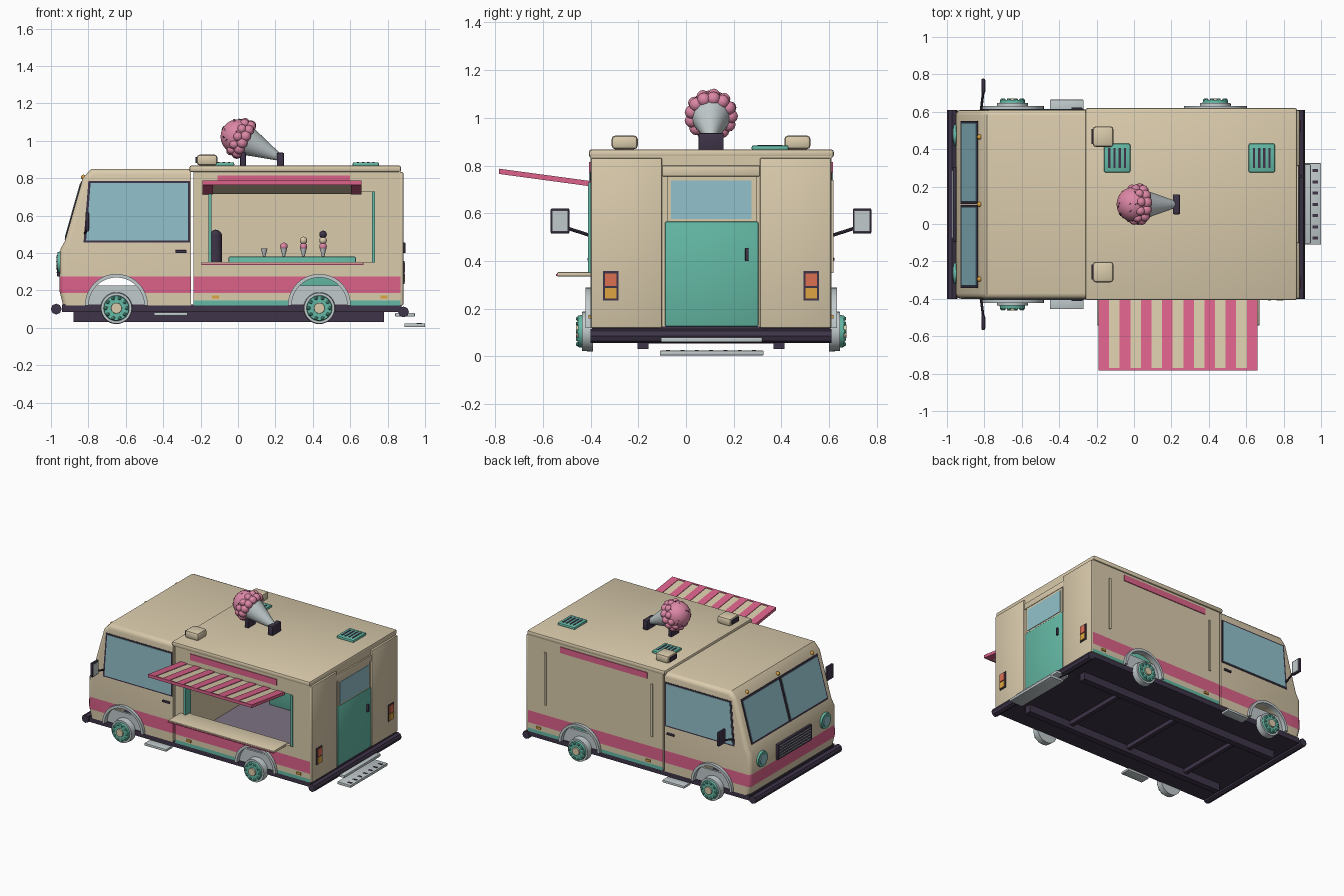
import bpy, bmesh, math, random
from mathutils import Vector, Matrix

if "Cube" in bpy.data.objects:
    bpy.data.objects.remove(bpy.data.objects["Cube"])
random.seed(4)
YC, HALF = 0.105, 0.505          # body centre line and half width
made = []


def material(name, r, g, b):
    m = bpy.data.materials.new(name)
    col = [(c / 255 / 12.92) if c < 11 else ((c / 255 + 0.055) / 1.055) ** 2.4 for c in (r, g, b)] + [1]
    m.use_nodes = True
    m.diffuse_color = col
    m.node_tree.nodes["Principled BSDF"].inputs["Base Color"].default_value = col
    return m


BEIGE = material("cream paint", 218, 203, 172)
PINK = material("raspberry paint", 220, 98, 138)
TEAL = material("mint paint", 100, 185, 165)
GLASS = material("blue glass", 146, 194, 204)
DARK = material("dark plum trim", 62, 52, 72)
GREY = material("light grey metal", 193, 202, 204)
ICE = material("pink ice cream", 220, 135, 165)
RED = material("tail light red", 220, 110, 82)
AMBER = material("amber lamp", 222, 165, 65)
FLOOR = material("mauve floor", 125, 115, 130)


def finish(name, bm, *mats):
    bmesh.ops.recalc_face_normals(bm, faces=bm.faces)
    me = bpy.data.meshes.new(name)
    bm.to_mesh(me)
    bm.free()
    for m in mats:
        me.materials.append(m)
    ob = bpy.data.objects.new(name, me)
    bpy.context.scene.collection.objects.link(ob)
    made.append(ob)
    return ob


def box(name, x, y, z, mat, bevel=0):
    """Box from (min, max) pairs; y is measured from the body centre line."""
    bm = bmesh.new()
    size = [b - a for a, b in (x, y, z)]
    mid = Vector((sum(x) / 2, sum(y) / 2 + YC, sum(z) / 2))
    bmesh.ops.create_cube(bm, size=1, matrix=Matrix.Translation(mid) @ Matrix.Diagonal((*size, 1)))
    if bevel:
        bmesh.ops.bevel(bm, geom=bm.edges[:], offset=bevel, segments=2, profile=0.5, affect='EDGES')
    return finish(name, bm, mat)


def prism_mesh(pts, a, b, axis="y"):
    """Extrude an xz profile along y, or a yz profile along x."""
    bm = bmesh.new()
    place = (lambda p, t: (p[0], t + YC, p[1])) if axis == "y" else (lambda p, t: (t, p[0] + YC, p[1]))
    face = bm.faces.new([bm.verts.new(place(p, a)) for p in pts])
    new = bmesh.ops.extrude_face_region(bm, geom=[face])["geom"]
    move = (0, b - a, 0) if axis == "y" else (b - a, 0, 0)
    bmesh.ops.translate(bm, vec=move, verts=[v for v in new if isinstance(v, bmesh.types.BMVert)])
    bmesh.ops.recalc_face_normals(bm, faces=bm.faces)
    return bm


def prism(name, pts, a, b, mat, axis="y"):
    return finish(name, prism_mesh(pts, a, b, axis), mat)


def rod(name, p, q, r1, r2, mat, sides=24):
    p, q = (Vector((v[0], v[1] + YC, v[2])) for v in (p, q))
    d = q - p
    bm = bmesh.new()
    mtx = Matrix.Translation((p + q) / 2) @ d.to_track_quat('Z', 'Y').to_matrix().to_4x4()
    bmesh.ops.create_cone(bm, cap_ends=True, segments=sides, radius1=r1, radius2=r2, depth=d.length, matrix=mtx)
    return finish(name, bm, mat)


def ball(name, c, r, mat, sub=3):
    bm = bmesh.new()
    bmesh.ops.create_icosphere(bm, subdivisions=sub, radius=r, matrix=Matrix.Translation((c[0], c[1] + YC, c[2])))
    return finish(name, bm, mat)


def cut(ob, cutter):
    mod = ob.modifiers.new("cut", 'BOOLEAN')
    mod.operation, mod.solver, mod.object = 'DIFFERENCE', 'EXACT', cutter
    bpy.context.view_layer.objects.active = ob
    bpy.ops.object.modifier_apply(modifier=mod.name)
    made.remove(cutter)
    bpy.data.objects.remove(cutter)


def slice_z(bm, heights):
    for h in heights:
        bmesh.ops.bisect_plane(bm, geom=bm.verts[:] + bm.edges[:] + bm.faces[:], plane_co=(0, 0, h), plane_no=(0, 0, 1))


WHEELS = (-0.65, 0.435)

# Cab shell with rounded front corners and a painted band
bm = prism_mesh([(-0.935, 0.12), (-0.955, 0.2), (-0.95, 0.42), (-0.925, 0.465), (-0.83, 0.8),
                 (-0.785, 0.85), (-0.252, 0.85), (-0.252, 0.12)], -HALF, HALF)
rim = [e for e in bm.edges if sum(abs(f.normal.y) > 0.9 for f in e.link_faces) == 1
       and sum(v.co.x for v in e.verts) / 2 < -0.3 and sum(v.co.z for v in e.verts) / 2 > 0.13]
bmesh.ops.bevel(bm, geom=rim, offset=0.03, segments=3, profile=0.5, affect='EDGES')
slice_z(bm, (0.185, 0.275))
for f in bm.faces:
    f.material_index = int(0.185 < f.calc_center_median().z < 0.275)
cab = finish("cab_body", bm, BEIGE, PINK)

# Rear box: hollow, with serving hatch and painted bands
bm = prism_mesh([(-0.238, 0.12), (0.87, 0.12), (0.87, 0.84), (-0.238, 0.84)], -HALF, HALF)
slice_z(bm, (0.145, 0.185, 0.275))
for f in bm.faces:
    z = f.calc_center_median().z
    if abs(f.normal.y) > 0.9:
        f.material_index = 1 if 0.185 < z < 0.275 else 2 if z < 0.145 else 0
van = finish("rear_box_body", bm, BEIGE, PINK, TEAL)
cut(van, box("cavity", (-0.21, 0.84), (-0.48, 0.48), (0.128, 0.815), BEIGE))
cut(van, box("hatch", (-0.15, 0.72), (-0.6, -0.4), (0.35, 0.73), BEIGE))
for body, x in zip((cab, van), WHEELS):
    cut(body, rod("arch_cut", (x, -0.7, 0.12), (x, 0.7, 0.12), 0.15, 0.15, BEIGE, 40))

# Roof, floor, chassis and bumpers
box("roof_slab", (-0.26, 0.872), (-0.512, 0.515), (0.832, 0.868), BEIGE, 0.012)
box("interior_floor", (-0.21, 0.84), (-0.48, 0.48), (0.126, 0.134), FLOOR)
box("underfloor", (-0.94, 0.875), (-0.5, 0.5), (0.085, 0.125), DARK)
for s in (-1, 1):
    box("chassis_rail", (-0.88, 0.78), (s * 0.285 - 0.023, s * 0.285 + 0.023), (0.03, 0.09), DARK)
for x in (-0.6, -0.1, 0.4):
    box("cross_member", (x, x + 0.03), (-0.27, 0.27), (0.055, 0.09), DARK)
rod("front_bumper", (-0.972, -0.505, 0.1), (-0.972, 0.505, 0.1), 0.029, 0.029, DARK, 8)
rod("rear_bumper", (0.885, -0.505, 0.085), (0.885, 0.505, 0.085), 0.029, 0.029, DARK, 8)

# Windscreen panes on the sloped front
low, high = Vector((-0.925, 0.465)), Vector((-0.83, 0.8))
out = Vector((low.y - high.y, high.x - low.x)).normalized()


def slope(t0, t1, d):
    a, b = low.lerp(high, t0), low.lerp(high, t1)
    return [a - out * 0.004, b - out * 0.004, b + out * d, a + out * d]


for y in (-0.225, 0.225):
    prism("windscreen_seal", slope(0.02, 0.95, 0.004), y - 0.222, y + 0.222, DARK)
    prism("windscreen_pane", slope(0.06, 0.91, 0.007), y - 0.21, y + 0.21, GLASS)
for y in (-0.4, 0, 0.36):
    ball("roof_marker", (-0.826, y, 0.805), 0.014, AMBER, 2)

# Nose: grille and headlights
box("grille", (-0.968, -0.94), (-0.2, 0.2), (0.275, 0.39), DARK, 0.005)
for i in range(5):
    z = 0.292 + i * 0.02
    box("grille_bar", (-0.972, -0.96), (-0.18, 0.18), (z, z + 0.004), GREY)
for s in (-1, 1):
    rod("headlight_rim", (-0.94, s * 0.37, 0.35), (-0.965, s * 0.37, 0.35), 0.06, 0.055, TEAL)
    rod("headlight_lens", (-0.95, s * 0.37, 0.35), (-0.97, s * 0.37, 0.35), 0.042, 0.036, GLASS)

# Parts repeated on both sides
for s in (-1, 1):
    Y = s * HALF
    prism("cab_window_seal", [(-0.826, 0.457), (-0.8, 0.785), (-0.257, 0.785), (-0.257, 0.457)], Y - s * 0.01, Y + s * 0.003, DARK)
    prism("cab_window", [(-0.812, 0.467), (-0.788, 0.775), (-0.266, 0.775), (-0.266, 0.467)], Y - s * 0.01, Y + s * 0.006, GLASS)
    box("door_handle", (-0.335, -0.275), sorted((Y, Y + s * 0.012)), (0.4, 0.415), DARK, 0.003)
    box("side_step", (-0.45, -0.27), sorted((Y - s * 0.02, Y + s * 0.055)), (0.064, 0.082), GREY, 0.004)
    box("sign_strip", (-0.11, 0.6), sorted((Y, Y + s * 0.006)), (0.77, 0.815), PINK)
    for x in (-0.12, 0.78):
        box("side_reflector", (x - 0.018, x + 0.018), sorted((Y, Y + s * 0.008)), (0.158, 0.174), AMBER)
    # mirrors
    rod("mirror_arm", (-0.82, Y - s * 0.02, 0.5), (-0.805, s * 0.61, 0.54), 0.007, 0.007, DARK, 8)
    box("mirror_housing", (-0.815, -0.797), sorted((s * 0.594, s * 0.672)), (0.515, 0.62), DARK, 0.005)
    box("mirror_glass", (-0.8, -0.794), sorted((s * 0.602, s * 0.664)), (0.525, 0.61), GREY)
    # tail lights and rear corner panels
    box("rear_panel", (0.86, 0.884), sorted((s * 0.205, s * 0.503)), (0.12, 0.832), BEIGE, 0.006)
    box("tail_light_frame", (0.88, 0.889), sorted((s * 0.388, s * 0.452)), (0.235, 0.357), DARK)
    box("brake_lamp", (0.88, 0.894), sorted((s * 0.396, s * 0.444)), (0.295, 0.348), RED)
    box("turn_lamp", (0.88, 0.894), sorted((s * 0.396, s * 0.444)), (0.243, 0.287), AMBER)
    for x in WHEELS:
        arc = [math.pi * i / 20 for i in range(21)]
        ring = lambda r, angles: [(x + r * math.cos(a), 0.12 + r * math.sin(a)) for a in angles]
        prism("wheel_fender", ring(0.168, arc) + ring(0.149, arc[::-1]), Y - s * 0.015, Y + s * 0.022, GREY)
        prism("wheel_well", ring(0.15, arc[:6] + arc[15:]), Y - s * 0.025, Y - s * 0.01, GREY)
        rod("tyre", (x, Y - s * 0.01, 0.105), (x, Y + s * 0.036, 0.105), 0.085, 0.082, GREY, 32)
        rod("wheel_disc", (x, Y, 0.105), (x, Y + s * 0.052, 0.105), 0.074, 0.066, TEAL, 32)
        rod("hub_cap", (x, Y, 0.105), (x, Y + s * 0.062, 0.105), 0.034, 0.028, BEIGE)
        for k in range(10):
            a = k * math.tau / 10
            ball("wheel_stud", (x + 0.056 * math.cos(a), Y + s * 0.052, 0.105 + 0.056 * math.sin(a)), 0.011, TEAL, 1)
for x in (-0.15, 0.725):
    box("closed_hatch_strip", (x - 0.008, x + 0.008), (HALF, HALF + 0.008), (0.35, 0.74), BEIGE)
    box("hatch_jamb", (x - 0.008, x + 0.008), (-HALF - 0.01, -0.45), (0.35, 0.73), TEAL)

# Rear door and steps
box("door_lintel", (0.86, 0.88), (-0.205, 0.205), (0.755, 0.8), BEIGE, 0.004)
box("rear_door", (0.86, 0.88), (-0.193, 0.198), (0.125, 0.565), TEAL, 0.006)
box("rear_window_frame", (0.86, 0.877), (-0.185, 0.19), (0.565, 0.755), BEIGE)
box("rear_window", (0.86, 0.881), (-0.168, 0.17), (0.575, 0.738), GLASS)
box("door_latch", (0.87, 0.895), (0.143, 0.157), (0.4, 0.455), DARK, 0.003)
box("upper_step", (0.84, 0.945), (-0.21, 0.215), (0.06, 0.08), GREY, 0.004)
box("lower_step", (0.89, 1.0), (-0.215, 0.22), (0.004, 0.024), GREY, 0.004)
for i in range(7):
    y = -0.18 + i * 0.06
    box("step_slot", (0.955, 0.985), (y - 0.008, y + 0.008), (0.02, 0.026), DARK)

# Serving shelf and striped awning
box("serving_shelf", (-0.195, 0.67), (-0.645, -0.47), (0.335, 0.353), BEIGE, 0.004)
box("shelf_trim", (-0.195, 0.67), (-0.649, -0.64), (0.337, 0.345), PINK)


def awning_profile(y0, y1, under, over):
    z = lambda y: 0.725 - (y + HALF) * 0.135
    return [(y0, z(y0) - under), (y1, z(y1) - under), (y1, z(y1) + over), (y0, z(y0) + over)]


prism("awning_sheet", awning_profile(-0.88, -0.5, 0.008, 0.006), -0.185, 0.655, BEIGE, "x")
prism("awning_front_rim", awning_profile(-0.888, -0.876, 0.012, 0.01), -0.19, 0.66, PINK, "x")
w = 0.85 / 15
for i in range(0, 15, 2):
    edge = 0.012 if i in (0, 14) else 0
    prism("awning_stripe", awning_profile(-0.885, -0.5, edge, 0.01), -0.19 + i * w, -0.19 + (i + 1) * w, PINK, "x")

# Back counter with machine and sample cones
box("back_counter", (-0.05, 0.63), (0.33, 0.475), (0.134, 0.38), TEAL, 0.005)
rod("drink_machine", (-0.12, 0.4, 0.134), (-0.12, 0.4, 0.5), 0.035, 0.035, DARK, 16)
ball("machine_top", (-0.12, 0.4, 0.49), 0.035, DARK, 2)
for i, x in enumerate((0.14, 0.245, 0.35, 0.455)):
    rod("sample_cone", (x, 0.36, 0.38), (x, 0.36, 0.425), 0.006, 0.018, GREY, 12)
    for k in range(i):
        ball("sample_scoop", (x, 0.36, 0.435 + k * 0.032), 0.021, DARK if k == 2 else BEIGE if k == 1 else ICE, 2)

# Roof vents and lamps
for x in (-0.09, 0.683):
    box("roof_vent", (x - 0.07, x + 0.07), (0.17, 0.325), (0.862, 0.885), TEAL, 0.008)
    for k in range(4):
        sx = x - 0.042 + k * 0.028
        box("vent_slot", (sx - 0.006, sx + 0.006), (0.195, 0.3), (0.88, 0.887), DARK)
for s in (-1, 1):
    box("roof_lamp", (-0.22, -0.11), (s * 0.362 - 0.055, s * 0.362 + 0.055), (0.868, 0.926), BEIGE, 0.016)
    box("roof_lamp_face", (-0.226, -0.14), (s * 0.362 - 0.04, s * 0.362 + 0.04), (0.882, 0.913), DARK)

# Giant ice cream lying on its cradle
centre = Vector((0, 0, 1.022))
axis = Vector((0.23, 0, -0.115)).normalized()
side, up = Vector((0, 1, 0)), axis.cross(Vector((0, 1, 0)))
ball("giant_scoop", centre, 0.093, ICE, 4)
rod("giant_cone", centre + axis * 0.035, centre + axis * 0.25, 0.085, 0.018, GREY, 32)
for row, (shift, rad, n, size) in enumerate(((0.035, 0.083, 13, 0.03), (0.0, 0.084, 11, 0.026))):
    for k in range(n):
        a = (k + row / 2) * math.tau / n
        ball("scoop_lump", centre + axis * shift + (side * math.cos(a) + up * math.sin(a)) * rad, size, ICE, 2)
for k in range(45):
    d = Vector([random.gauss(0, 1) for _ in range(3)]).normalized()
    if d.dot(axis) < 0:
        t = d.orthogonal().normalized() * 0.006
        rod("sprinkle", centre + d * 0.094 - t, centre + d * 0.094 + t, 0.002, 0.002, DARK, 6)
box("cone_tip_cradle", (0.208, 0.246), (-0.053, 0.053), (0.862, 0.936), DARK, 0.005)
box("scoop_cradle", (0.012, 0.042), (-0.045, 0.045), (0.862, 0.945), DARK, 0.005)

# Smooth shading with sharp edges kept
bpy.ops.object.select_all(action='DESELECT')
for ob in made:
    ob.select_set(True)
bpy.context.view_layer.objects.active = made[0]
bpy.ops.object.shade_smooth_by_angle(angle=math.radians(35))
